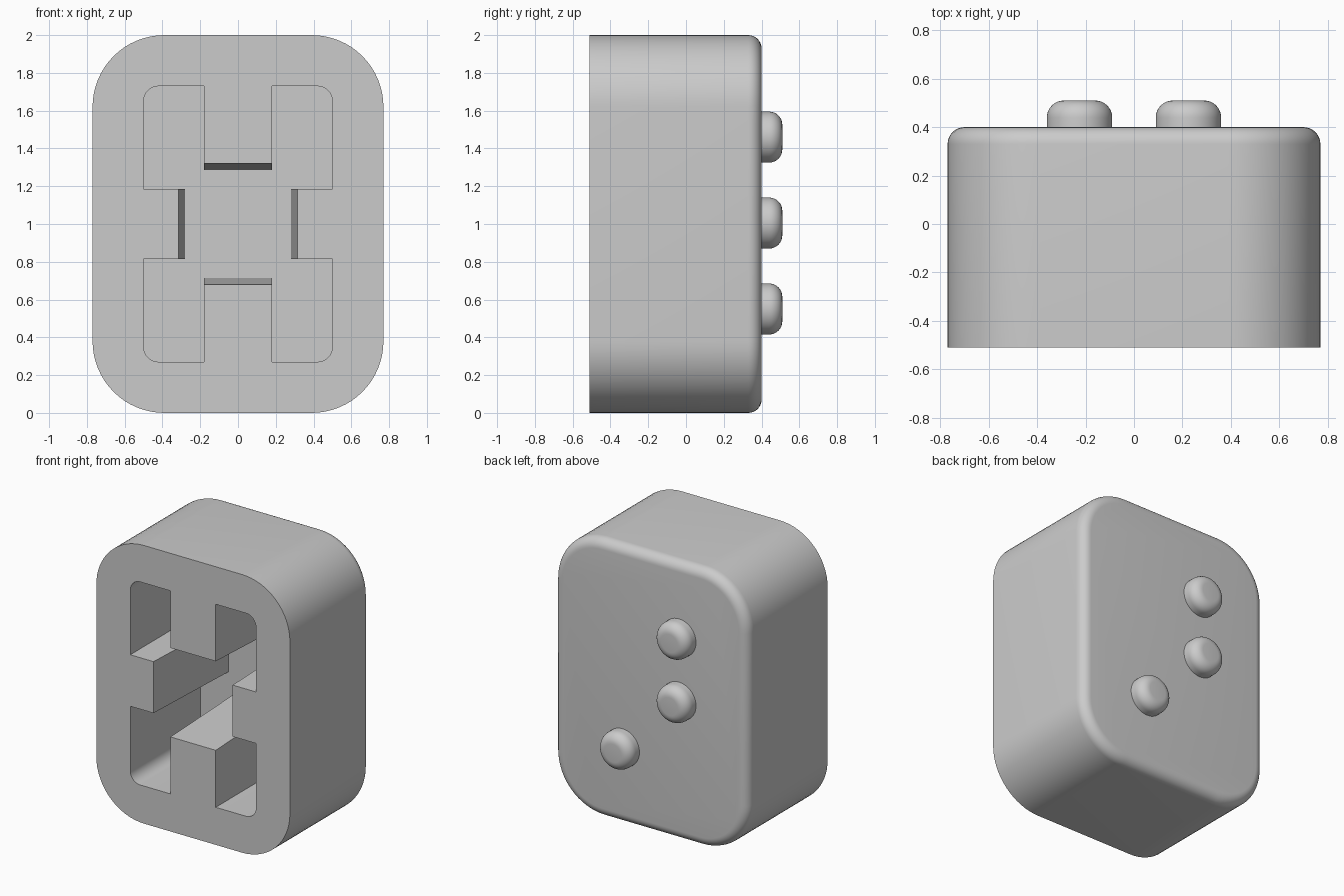
import bpy, bmesh
from math import sin, cos, pi, radians

cube = bpy.data.objects.get("Cube")
if cube:
    bpy.data.objects.remove(cube, do_unlink=True)

grey = bpy.data.materials.new("light_grey")
grey.use_nodes = True
grey.diffuse_color = (0.6, 0.6, 0.6, 1)
grey.node_tree.nodes["Principled BSDF"].inputs["Base Color"].default_value = (0.6, 0.6, 0.6, 1)

MID = 1.0                   # height of the body's centre
FRONT, BACK, FLOOR = -0.51, 0.40, 0.29


def arc(cx, cz, r, steps):
    """Quarter circle from +x to +z."""
    return [(cx + r * cos(pi / 2 * i / steps), cz + r * sin(pi / 2 * i / steps))
            for i in range(steps + 1)]


def four_way(quarter):
    """Mirror a first-quadrant path into a closed outline."""
    left = [(-x, z) for x, z in reversed(quarter)]
    lower = [(x, -z) for x, z in reversed(quarter + left)]
    return quarter + left + lower


def rounded_outline(hx, hz, r):
    return four_way(arc(hx - r, hz - r, r, 16))


def loft(name, rings):
    """Skin a list of (depth, outline) rings and cap both ends."""
    bm = bmesh.new()
    loops = [[bm.verts.new((x, y, z + MID)) for x, z in pts] for y, pts in rings]
    for a, b in zip(loops, loops[1:]):
        for i in range(len(a)):
            j = (i + 1) % len(a)
            bm.faces.new((a[i], a[j], b[j], b[i]))
    bm.faces.new(loops[0])
    bm.faces.new(loops[-1])
    bmesh.ops.recalc_face_normals(bm, faces=bm.faces)
    mesh = bpy.data.meshes.new(name)
    bm.to_mesh(mesh)
    bm.free()
    obj = bpy.data.objects.new(name, mesh)
    bpy.context.collection.objects.link(obj)
    mesh.materials.append(grey)
    return obj


def smooth(obj):
    bpy.ops.object.select_all(action="DESELECT")
    obj.select_set(True)
    bpy.context.view_layer.objects.active = obj
    bpy.ops.object.shade_smooth_by_angle(angle=radians(30))


# Body: rounded block with a rounded back edge
EDGE = 0.07
rings = [(FRONT, rounded_outline(0.77, 1.0, 0.38))]
for along, out in reversed(arc(0, 0, EDGE, 8)):
    inset = EDGE - out
    rings.append((BACK - EDGE + along, rounded_outline(0.77 - inset, 1.0 - inset, 0.38 - inset)))
rings[1:] = sorted(rings[1:], key=lambda ring: ring[0])
body = loft("body", rings)


# Cavity: four corner pockets around tabs whose ends slope inward with depth
def cavity_outline(slope):
    tab_x, tab_z = 0.315 - slope, 0.32 - slope
    return four_way([(tab_x, 0.185), (0.5, 0.185)] + arc(0.42, 0.65, 0.08, 8)
                    + [(0.18, 0.73), (0.18, tab_z)])


cutter = loft("cavity_cutter", [(FRONT - 0.02, cavity_outline(-0.001)),
                                (FLOOR, cavity_outline(0.035))])
cut = body.modifiers.new("cavity", "BOOLEAN")
cut.operation = "DIFFERENCE"
cut.solver = "EXACT"
cut.object = cutter
bpy.context.view_layer.update()
carved = bpy.data.meshes.new_from_object(body.evaluated_get(bpy.context.evaluated_depsgraph_get()))
body.modifiers.clear()
body.data = carved
bpy.data.objects.remove(cutter, do_unlink=True)
smooth(body)

# Round studs on the back
for name, x, z in (("upper_stud", -0.225, 1.46),
                   ("middle_stud", -0.225, 1.005),
                   ("lower_stud", 0.225, 0.55)):
    bpy.ops.mesh.primitive_cylinder_add(vertices=48, radius=0.135, depth=0.13,
                                        location=(x, 0.445, z), rotation=(-pi / 2, 0, 0))
    stud = bpy.context.object
    stud.name = name
    stud.data.materials.append(grey)
    bm = bmesh.new()
    bm.from_mesh(stud.data)
    rim = [e for e in bm.edges if all(v.co.z > 0 for v in e.verts)]
    bmesh.ops.bevel(bm, geom=rim, offset=0.07, segments=8, profile=0.5, affect="EDGES")
    bm.to_mesh(stud.data)
    bm.free()
    smooth(stud)
